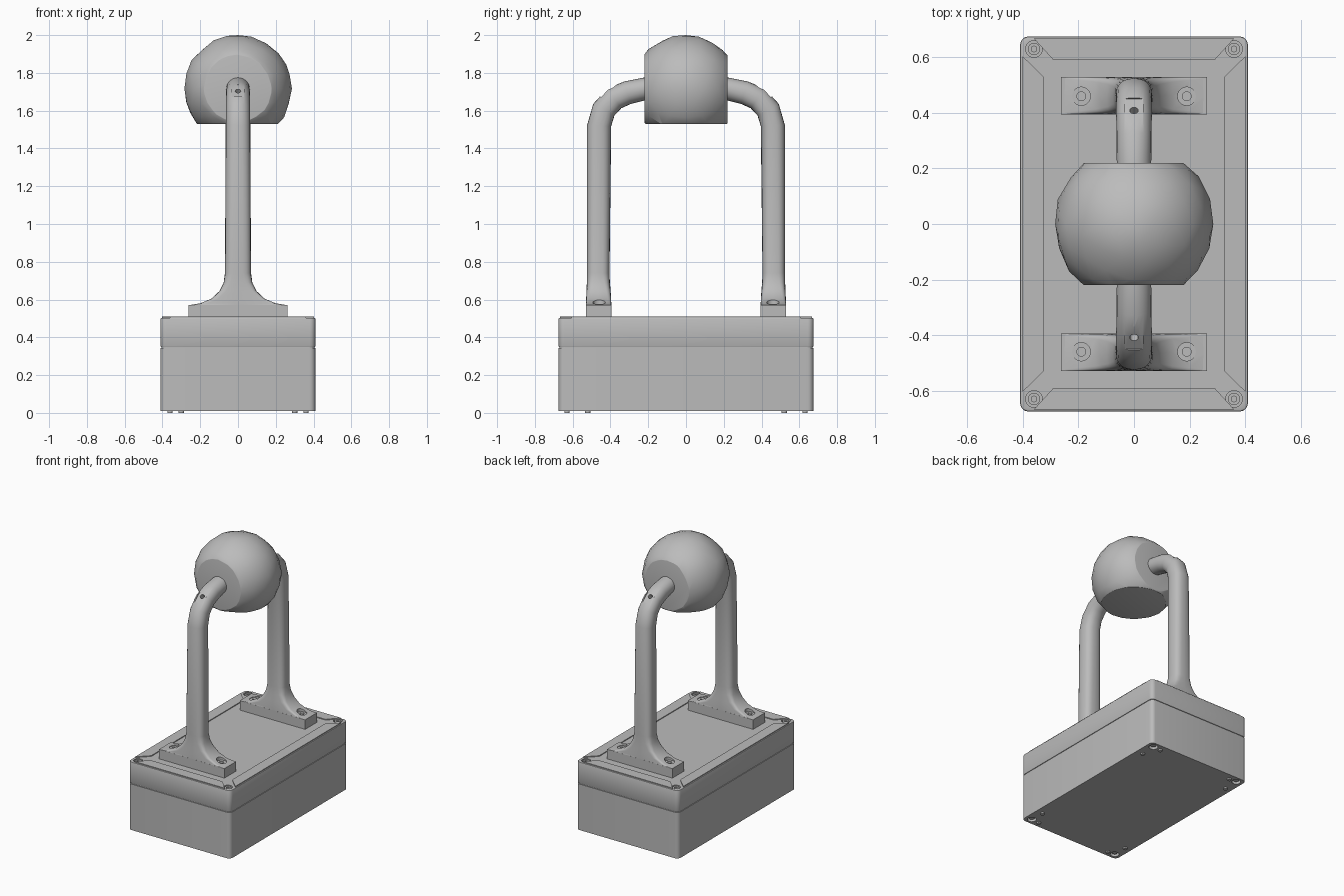
import bpy, bmesh, math, random
from mathutils import Matrix, Vector

cube = bpy.data.objects.get("Cube")
if cube:
    bpy.data.objects.remove(cube)
random.seed(4)

GREY = (0.5, 0.5, 0.5, 1)
mat = bpy.data.materials.new("matte grey")
mat.use_nodes = True
mat.diffuse_color = GREY
shader = mat.node_tree.nodes["Principled BSDF"]
shader.inputs["Base Color"].default_value = GREY
shader.inputs["Roughness"].default_value = 0.6
CORNERS = [(x, y) for x in (-1, 1) for y in (-1, 1)]


def finish(name, bm):
    bmesh.ops.recalc_face_normals(bm, faces=bm.faces)
    mesh = bpy.data.meshes.new(name)
    bm.to_mesh(mesh)
    bm.free()
    mesh.materials.append(mat)
    obj = bpy.data.objects.new(name, mesh)
    bpy.context.collection.objects.link(obj)
    return obj


def only(obj):
    bpy.ops.object.select_all(action="DESELECT")
    obj.select_set(True)
    bpy.context.view_layer.objects.active = obj


def smooth(obj, degrees=30):
    only(obj)
    bpy.ops.object.shade_smooth_by_angle(angle=math.radians(degrees))


def cut(obj, cutter):
    only(obj)
    mod = obj.modifiers.new("cut", "BOOLEAN")
    mod.operation, mod.solver, mod.object = "DIFFERENCE", "EXACT", cutter
    bpy.ops.object.modifier_apply(modifier=mod.name)
    bpy.data.objects.remove(cutter)


def discs(name, points, radius, z0, z1, sides=20):
    bm = bmesh.new()
    for x, y in points:
        bmesh.ops.create_cone(bm, cap_ends=True, segments=sides, radius1=radius, radius2=radius,
                              depth=z1 - z0, matrix=Matrix.Translation((x, y, (z0 + z1) / 2)))
    return finish(name, bm)


def prism(name, outline, z0, z1):
    bm = bmesh.new()
    face = bm.faces.new([bm.verts.new((x, y, z0)) for x, y in outline])
    top = bmesh.ops.extrude_face_region(bm, geom=[face])["geom"]
    for v in top:
        if isinstance(v, bmesh.types.BMVert):
            v.co.z = z1
    return finish(name, bm)


def rounded(hx, hy, r, steps=5):
    pts = []
    for k, (sx, sy) in enumerate([(1, 1), (-1, 1), (-1, -1), (1, -1)]):
        for i in range(steps + 1):
            a = math.pi / 2 * (k + i / steps)
            pts.append((sx * (hx - r) + r * math.cos(a), sy * (hy - r) + r * math.sin(a)))
    return pts


# Enclosure: lower box, recessed seam and lid
box = prism("enclosure_box", rounded(0.41, 0.675, 0.03), 0.01, 0.343)
prism("enclosure_seam", rounded(0.405, 0.67, 0.03), 0.33, 0.36)
lid = prism("enclosure_lid", rounded(0.41, 0.675, 0.03), 0.348, 0.503)
only(lid)
bevel = lid.modifiers.new("edge", "BEVEL")
bevel.width, bevel.segments, bevel.limit_method = 0.006, 2, "ANGLE"
bpy.ops.object.modifier_apply(modifier="edge")

# Corner screw recesses, screw heads and bottom pads
screws = [(0.36 * x, 0.63 * y) for x, y in CORNERS]
cut(lid, discs("screw_recess", screws, 0.03, 0.48, 0.53))
cut(box, discs("bottom_recess", screws, 0.03, 0, 0.04))
heads = discs("lid_screws", screws, 0.022, 0.475, 0.5)
cut(heads, discs("socket", screws, 0.011, 0.485, 0.53, 6))
bosses = discs("bottom_screws", screws, 0.018, 0.02, 0.05)
pads = [(0.30 * x, 0.63 * y) for x, y in CORNERS] + [(0.36 * x, 0.52 * y) for x, y in CORNERS]
bottom_pads = discs("bottom_pads", pads, 0.014, 0, 0.012)

# Raised border strips on the lid
for s, side in ((1, "back"), (-1, "front")):
    prism(side + "_lid_strip", [(-0.29, 0.59 * s), (0.29, 0.59 * s),
                                (0.36, 0.667 * s), (-0.36, 0.667 * s)], 0.498, 0.509)
for s, side in ((1, "left"), (-1, "right")):
    prism(side + "_lid_strip", [(0.325 * s, -0.53), (0.325 * s, 0.53),
                                (0.402 * s, 0.605), (0.402 * s, -0.605)], 0.498, 0.509)
for obj in (box, lid, heads, bosses, bottom_pads):
    smooth(obj)

# Arm: lofted rows of y, z, half width, half depth, squareness
ROWS = [(0.4625, 0.57, 0.262, 0.067, 30), (0.4625, 0.58, 0.20, 0.067, 14),
        (0.4625, 0.605, 0.14, 0.066, 9), (0.463, 0.645, 0.098, 0.064, 6),
        (0.464, 0.69, 0.076, 0.061, 4), (0.465, 0.74, 0.069, 0.06, 3),
        (0.46, 1.52, 0.065, 0.064, 2.4), (0.435, 1.605, 0.064, 0.064, 2.3),
        (0.38, 1.665, 0.064, 0.064, 2.2), (0.31, 1.695, 0.063, 0.062, 2.2),
        (0.22, 1.715, 0.062, 0.06, 2), (0.12, 1.72, 0.062, 0.06, 2)]


def spow(v, p):
    return math.copysign(abs(v) ** p, v) if abs(v) > 1e-6 else 0


def make_arm(name):
    bm, rings, n = bmesh.new(), [], 24
    for i, (y, z, hx, hy, e) in enumerate(ROWS):
        a, b = ROWS[max(i - 1, 0)], ROWS[min(i + 1, len(ROWS) - 1)]
        t = Vector((0, b[0] - a[0], b[1] - a[1])).normalized()
        if z < 0.75:
            t = Vector((0, 0, 1))
        out = Vector((0, t.z, -t.y))
        ring = []
        for k in range(n):
            w = math.tau * k / n
            p = Vector((hx * spow(math.cos(w), 2 / e), y, z)) + out * hy * spow(math.sin(w), 2 / e)
            ring.append(bm.verts.new(p))
        rings.append(ring)
    for lo, hi in zip(rings, rings[1:]):
        for k in range(n):
            bm.faces.new((lo[k], lo[(k + 1) % n], hi[(k + 1) % n], hi[k]))
    bm.faces.new(rings[0])
    bm.faces.new(rings[-1])
    return finish(name, bm)


arm = make_arm("back_arm")
flange = prism("back_flange", [(-0.262, 0.395), (0.262, 0.395), (0.262, 0.53), (-0.262, 0.53)],
               0.5, 0.572)

# Countersunk holes in the foot of the arm
holes = [(-0.19, 0.46), (0.19, 0.46)]
cut(arm, discs("counterbore", holes, 0.033, 0.56, 0.7))
cut(flange, discs("bolt_hole", holes, 0.016, 0.53, 0.6))

# Flat with a small hole on the shoulder of the arm
normal = Vector((0, 0.63, 0.77)).normalized()
tilt = normal.to_track_quat("Z", "X").to_matrix().to_4x4()
seat = Vector((0, 0.414, 1.71))
bm = bmesh.new()
axes = Matrix((Vector((1, 0, 0)), normal.cross(Vector((1, 0, 0))), normal)).transposed().to_4x4()
bmesh.ops.create_cube(bm, size=1, matrix=Matrix.Translation(seat + normal * 0.042) @ axes
                      @ Matrix.Diagonal((0.066, 0.105, 0.1, 1)))
cut(arm, finish("flat_cutter", bm))
bm = bmesh.new()
bmesh.ops.create_cone(bm, cap_ends=True, segments=14, radius1=0.015, radius2=0.015, depth=0.1,
                      matrix=Matrix.Translation(seat) @ tilt)
cut(arm, finish("hole_cutter", bm))
smooth(arm, 35)

# The same arm and flange turned to the front
for obj in (arm, flange):
    twin = obj.copy()
    twin.name = obj.name.replace("back", "front")
    twin.rotation_euler.z = math.pi
    bpy.context.collection.objects.link(twin)

# Head: rough faceted ball, trimmed flat at front, back and bottom
bm = bmesh.new()
bmesh.ops.create_icosphere(bm, subdivisions=3, radius=0.287)
for v in bm.verts:
    v.co *= 1 + random.uniform(-0.018, 0.008)
    v.co.z += 1.716
for point, direction in (((0, 0.22, 0), (0, 1, 0)), ((0, -0.22, 0), (0, -1, 0)),
                         ((0, 0, 1.53), (0, 0, -1))):
    bmesh.ops.bisect_plane(bm, geom=bm.verts[:] + bm.edges[:] + bm.faces[:],
                           plane_co=point, plane_no=direction, clear_outer=True)
    bmesh.ops.holes_fill(bm, edges=[e for e in bm.edges if e.is_boundary], sides=0)
head = finish("round_head", bm)
only(head)
bevel = head.modifiers.new("edge", "BEVEL")
bevel.width, bevel.segments, bevel.limit_method = 0.01, 2, "ANGLE"
bevel.angle_limit = math.radians(32)
bpy.ops.object.modifier_apply(modifier="edge")
smooth(head, 17)
